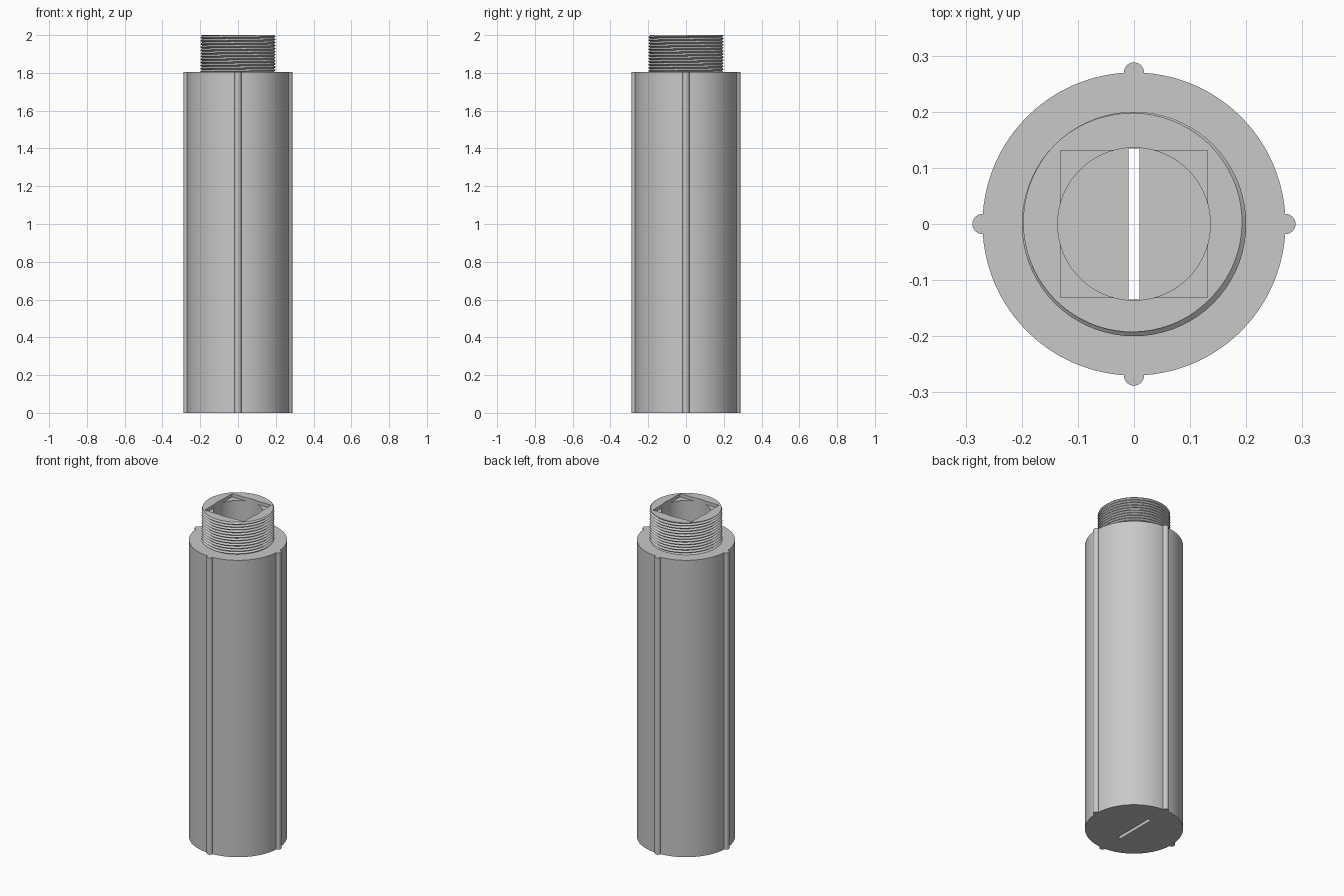
import bpy, bmesh
from math import pi, sin, cos
from mathutils import Vector

cube = bpy.data.objects.get("Cube")
if cube:
    bpy.data.objects.remove(cube, do_unlink=True)

BODY_R, RIB_R, BODY_H = 0.27, 0.018, 1.805
TOP, BORE_R, FLOOR = 2.0, 0.136, 0.05
CREST_R, ROOT_R, PITCH, STEPS = 0.2, 0.19, 0.0163, 72

grey = bpy.data.materials.new("plain_grey")
grey.use_nodes = True
colour = (0.58, 0.58, 0.58, 1)
grey.diffuse_color = colour
grey.node_tree.nodes["Principled BSDF"].inputs["Base Color"].default_value = colour


def make_object(name, bm):
    bmesh.ops.recalc_face_normals(bm, faces=bm.faces)
    mesh = bpy.data.meshes.new(name)
    bm.to_mesh(mesh)
    bm.free()
    mesh.materials.append(grey)
    obj = bpy.data.objects.new(name, mesh)
    bpy.context.collection.objects.link(obj)
    return obj


def extrude_outline(name, points, bottom, top):
    bm = bmesh.new()
    face = bm.faces.new([bm.verts.new((x, y, bottom)) for x, y in points])
    new = bmesh.ops.extrude_face_region(bm, geom=[face], use_keep_orig=True)
    verts = [v for v in new["geom"] if isinstance(v, bmesh.types.BMVert)]
    bmesh.ops.translate(bm, verts=verts, vec=(0, 0, top - bottom))
    return make_object(name, bm)


def rectangle(hx, hy):
    return [(-hx, -hy), (hx, -hy), (hx, hy), (-hx, hy)]


def body_outline():
    """Circle with a half-round rib on each of the four sides."""
    points = []
    gap = RIB_R / BODY_R
    for quarter in range(4):
        a = quarter * pi / 2
        for i in range(13):
            t = a - pi / 2 + pi * i / 12
            points.append((BODY_R * cos(a) + RIB_R * cos(t),
                           BODY_R * sin(a) + RIB_R * sin(t)))
        for i in range(25):
            t = a + gap + (pi / 2 - 2 * gap) * i / 24
            points.append((BODY_R * cos(t), BODY_R * sin(t)))
    return points


def threaded_neck():
    """Helical V-thread, trimmed flat at both ends and capped."""
    bm = bmesh.new()
    turns = 17
    start = TOP - PITCH * (15 + 0.375)
    crest, root = [], []
    for k in range(turns * STEPS + 1):
        t = 2 * pi * k / STEPS
        z = start + PITCH * k / STEPS
        crest.append(bm.verts.new((CREST_R * cos(t), CREST_R * sin(t), z)))
        root.append(bm.verts.new((ROOT_R * cos(t), ROOT_R * sin(t), z + PITCH / 2)))
    for k in range(turns * STEPS):
        bm.faces.new((crest[k], crest[k + 1], root[k + 1], root[k]))
        if k + STEPS < turns * STEPS:
            n = k + STEPS
            bm.faces.new((root[k], root[k + 1], crest[n + 1], crest[n]))
    for z, direction in ((BODY_H, -1), (TOP, 1)):
        geom = bm.verts[:] + bm.edges[:] + bm.faces[:]
        cut = bmesh.ops.bisect_plane(bm, geom=geom, dist=1e-6, clear_outer=True,
                                     plane_co=Vector((0, 0, z)),
                                     plane_no=Vector((0, 0, direction)))
        rim = [e for e in cut["geom_cut"] if isinstance(e, bmesh.types.BMEdge)]
        bmesh.ops.holes_fill(bm, edges=rim, sides=0)
    return make_object("threaded_neck", bm)


def cut_and_shade(obj, cutters):
    bpy.ops.object.select_all(action='DESELECT')
    obj.select_set(True)
    bpy.context.view_layer.objects.active = obj
    for cutter in cutters:
        mod = obj.modifiers.new(cutter.name, 'BOOLEAN')
        mod.operation, mod.solver, mod.object = 'DIFFERENCE', 'EXACT', cutter
        bpy.ops.object.modifier_apply(modifier=mod.name)
    bpy.ops.object.shade_smooth_by_angle(angle=0.5)


body = extrude_outline("ribbed_body", body_outline(), 0, BODY_H)
neck = threaded_neck()

# Cutters: round bore, square recess in the rim, slot through the floor
circle = [(BORE_R * cos(2 * pi * i / 72), BORE_R * sin(2 * pi * i / 72)) for i in range(72)]
bore = extrude_outline("bore_cutter", circle, FLOOR, TOP + 0.1)
recess = extrude_outline("recess_cutter", rectangle(0.131, 0.131), TOP - 0.02, TOP + 0.1)
slot = extrude_outline("slot_cutter", rectangle(0.01, 0.135), -0.1, FLOOR + 0.1)

cut_and_shade(body, [bore, slot])
cut_and_shade(neck, [bore, recess])
for cutter in (bore, recess, slot):
    bpy.data.objects.remove(cutter, do_unlink=True)
